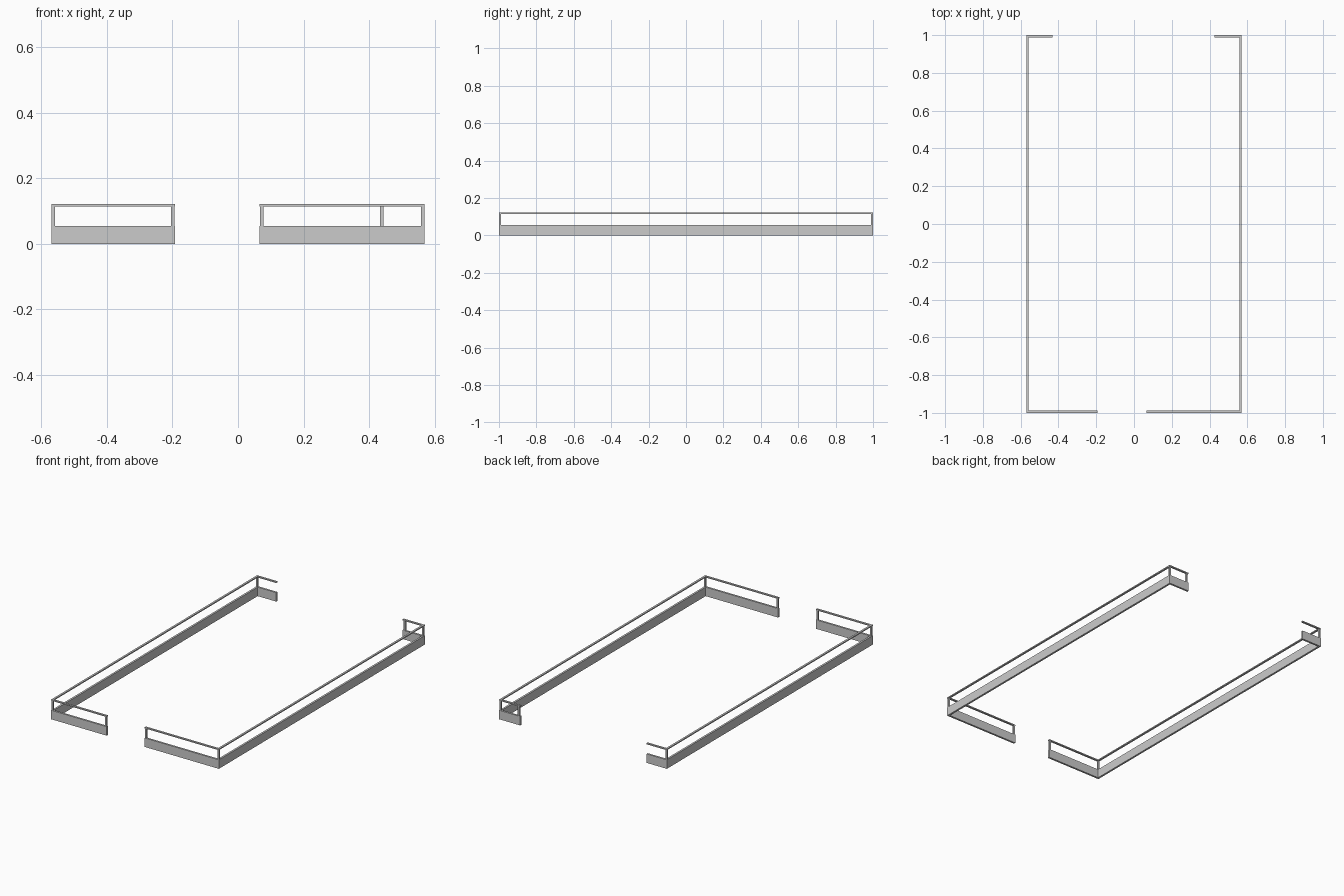
import bpy, bmesh

if "Cube" in bpy.data.objects:
    bpy.data.objects.remove(bpy.data.objects["Cube"])

WALL_H, RAIL_Z0, RAIL_Z1 = 0.055, 0.114, 0.121
T = 0.012      # wall and rail thickness
P = 0.0105     # post thickness
HX, HY = 0.57, 1.0


def finish(bm, name):
    bmesh.ops.recalc_face_normals(bm, faces=bm.faces)
    mesh = bpy.data.meshes.new(name)
    bm.to_mesh(mesh)
    bm.free()
    bpy.context.collection.objects.link(bpy.data.objects.new(name, mesh))


def c_strip(name, side, front_x, back_x, z0, z1):
    """C-shaped mitred strip: front return, long side, back return."""
    x, xi = side * HX, side * (HX - T)
    outer = [(front_x, -HY), (x, -HY), (x, HY), (back_x, HY)]
    inner = [(front_x, -HY + T), (xi, -HY + T), (xi, HY - T), (back_x, HY - T)]
    bm = bmesh.new()
    rings = [[bm.verts.new((*p, z)) for p, z in ((o, z0), (i, z0), (i, z1), (o, z1))]
             for o, i in zip(outer, inner)]
    for a, b in zip(rings, rings[1:]):
        for k in range(4):
            n = (k + 1) % 4
            bm.faces.new((a[k], a[n], b[n], b[k]))
    bm.faces.new(rings[0])
    bm.faces.new(rings[-1])
    finish(bm, name)


def post(name, x, y):
    bm = bmesh.new()
    bmesh.ops.create_cube(bm, size=1)
    h = RAIL_Z0 - WALL_H
    for v in bm.verts:
        v.co = (x + v.co.x * P, y + v.co.y * P, WALL_H + (v.co.z + 0.5) * h)
    finish(bm, name)


# Low walls and the handrails that follow them
for label, side, front_x, back_x in (("left", -1, -0.192, -0.432),
                                     ("right", 1, 0.066, 0.427)):
    c_strip(label + "_wall", side, front_x, back_x, 0, WALL_H)
    c_strip(label + "_handrail", side, front_x, back_x, RAIL_Z0, RAIL_Z1)

    # Corner posts
    for end, y in (("front", -1), ("back", 1)):
        post(f"{label}_{end}_corner_post", side * (HX - T / 2), y * (HY - T / 2))

# Posts near the free ends (the back left end has none)
post("left_front_end_post", -0.199, -HY + T / 2)
post("right_front_end_post", 0.073, -HY + T / 2)
post("right_back_end_post", 0.439, HY - T / 2)
